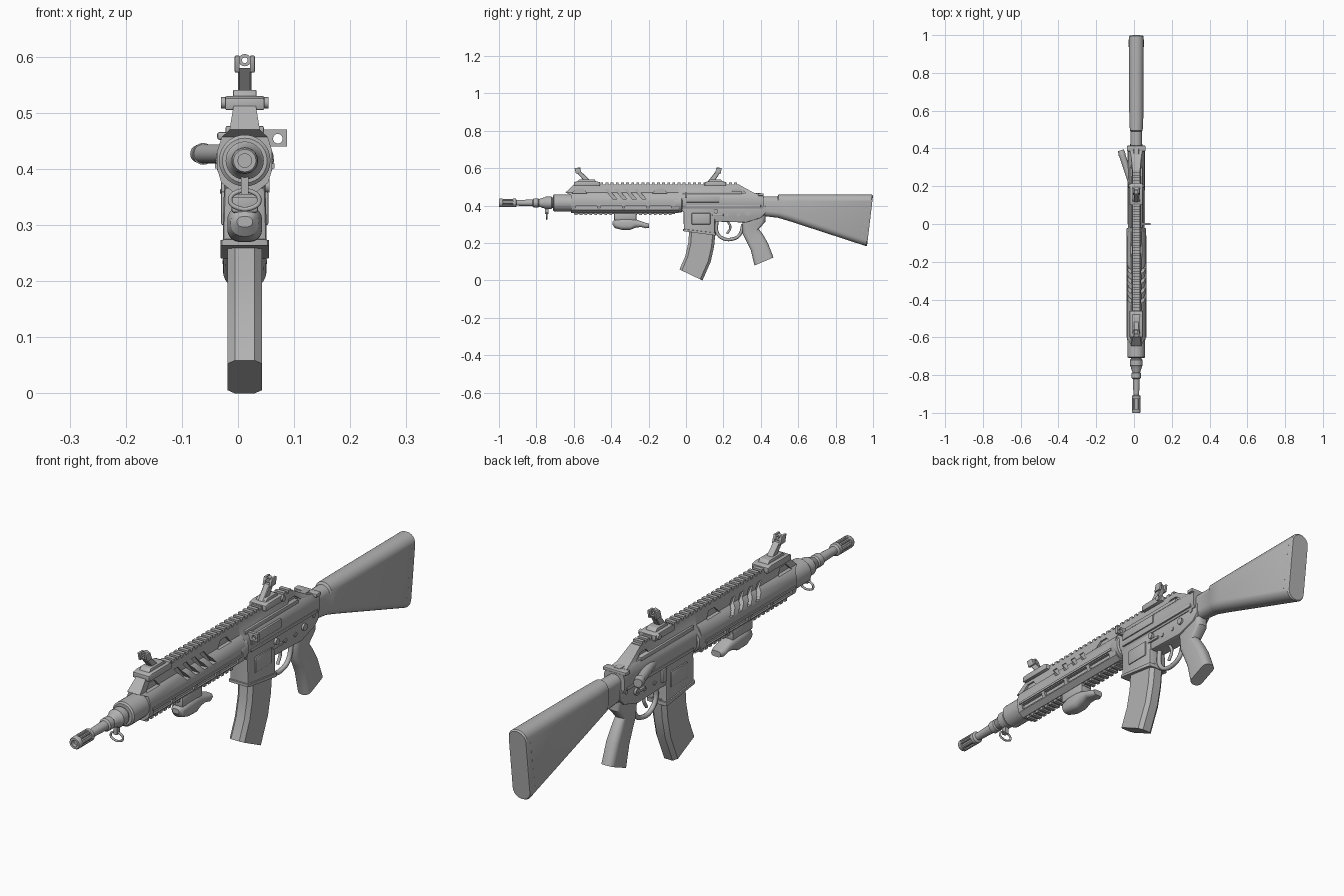
import bpy, bmesh
from math import cos, sin, pi
from mathutils import Vector, Matrix

cube = bpy.data.objects.get("Cube")
if cube:
    bpy.data.objects.remove(cube, do_unlink=True)

AXIS_X, BORE_Z = 0.012, 0.415   # centre line of the rifle

grey = bpy.data.materials.new("gunmetal_grey")
grey.use_nodes = True
grey.diffuse_color = (0.45, 0.45, 0.45, 1)
grey.node_tree.nodes["Principled BSDF"].inputs["Base Color"].default_value = grey.diffuse_color


def shade(bm):
    for f in bm.faces:
        f.smooth = True
    for e in bm.edges:
        e.smooth = e.calc_face_angle(0) < 0.55


def add(name, bm, bevel=0.0):
    bmesh.ops.remove_doubles(bm, verts=bm.verts, dist=1e-5)
    bmesh.ops.recalc_face_normals(bm, faces=bm.faces)
    if bevel:
        edges = [e for e in bm.edges if e.calc_face_angle(0) > 0.5]
        bmesh.ops.bevel(bm, geom=edges, offset=bevel, segments=2, profile=0.5,
                        affect='EDGES', clamp_overlap=True)
    shade(bm)
    mesh = bpy.data.meshes.new(name)
    bm.to_mesh(mesh)
    bm.free()
    mesh.materials.append(grey)
    obj = bpy.data.objects.new(name, mesh)
    obj.location.x = AXIS_X
    bpy.context.scene.collection.objects.link(obj)
    return obj


def skin(name, rings, bevel=0.0, strips=False):
    """Joins rings of points; ends are one face, or strips between mirrored points."""
    bm = bmesh.new()
    rows = [[bm.verts.new(p) for p in ring] for ring in rings]
    n = len(rows[0])
    for a, b in zip(rows, rows[1:]):
        for i in range(n):
            bm.faces.new((a[i], a[(i + 1) % n], b[(i + 1) % n], b[i]))
    for row in (rows[0], rows[-1]):
        if strips:
            for i in range(n // 2 - 1):
                bm.faces.new((row[i], row[i + 1], row[n - 2 - i], row[n - 1 - i]))
        else:
            bm.faces.new(row)
    return add(name, bm, bevel)


def prism(name, pts, x0, x1, bevel=0.0):
    return skin(name, [[(x, y, z) for y, z in pts] for x in (x0, x1)], bevel)


def box(name, y0, y1, z0, z1, x0, x1, bevel=0.0):
    return prism(name, [(y0, z0), (y1, z0), (y1, z1), (y0, z1)], x0, x1, bevel)


def loft(name, sections, r, k=5):
    """Rounded rectangles, each spanning two side points (y, z) with a half width."""
    rings = []
    for a, b, w in sections:
        a, b = Vector(a), Vector(b)
        c, h, d = (a + b) / 2, (a - b).length / 2, (a - b).normalized()
        q = min(r, h, w) * 0.98
        ring = []
        for corner, (sx, sz) in enumerate(((1, 1), (-1, 1), (-1, -1), (1, -1))):
            for j in range(k + 1):
                ang = (corner + j / k) * pi / 2
                p = c + d * (sz * (h - q) + q * sin(ang))
                ring.append((sx * (w - q) + q * cos(ang), p.x, p.y))
        rings.append(ring)
    return skin(name, rings)


def extrude_y(name, half, y0, y1):
    """Mirrored section of (x, z) points; the ends are functions of height."""
    full = half + [(-x, z) for x, z in reversed(half)]
    return skin(name, [[(x, f(z), z) for x, z in full] for f in (y0, y1)], strips=True)


def lathe(name, pts, z=BORE_Z, closed=False, steps=28):
    bm = bmesh.new()
    vs = [bm.verts.new((r, y, z)) for y, r in pts]
    es = [bm.edges.new(p) for p in zip(vs, vs[1:])]
    if closed:
        es.append(bm.edges.new((vs[-1], vs[0])))
    bmesh.ops.spin(bm, geom=vs + es, cent=(0, 0, z), axis=(0, 1, 0),
                   angle=2 * pi, steps=steps)
    return add(name, bm)


def rod(name, a, b, r, r2=None, seg=20):
    a, b = Vector(a), Vector(b)
    m = Matrix.Translation((a + b) / 2) @ (b - a).to_track_quat('Z', 'Y').to_matrix().to_4x4()
    bm = bmesh.new()
    bmesh.ops.create_cone(bm, cap_ends=True, segments=seg, radius1=r, radius2=r2 or r,
                          depth=(b - a).length, matrix=m)
    return add(name, bm)


def tube(name, pts, r, cyclic=False):
    cu = bpy.data.curves.new(name, 'CURVE')
    cu.dimensions, cu.bevel_depth, cu.use_fill_caps = '3D', r, True
    cu.bevel_resolution, cu.resolution_u = 2, 5
    sp = cu.splines.new('BEZIER')
    sp.bezier_points.add(len(pts) - 1)
    for bp, p in zip(sp.bezier_points, pts):
        bp.co = p
        bp.handle_left_type = bp.handle_right_type = 'AUTO'
    sp.use_cyclic_u = cyclic
    cu.materials.append(grey)
    obj = bpy.data.objects.new(name, cu)
    obj.location.x = AXIS_X
    bpy.context.scene.collection.objects.link(obj)


def cut(obj, cutters):
    for c in cutters:
        obj.modifiers.new("cut", 'BOOLEAN').object = c
        obj.modifiers[-1].operation = 'DIFFERENCE'
    bpy.context.view_layer.update()
    dg = bpy.context.evaluated_depsgraph_get()
    mesh = bpy.data.meshes.new_from_object(obj.evaluated_get(dg))
    obj.modifiers.clear()
    bm = bmesh.new()
    bm.from_mesh(mesh)
    shade(bm)
    bm.to_mesh(mesh)
    bm.free()
    obj.data = mesh
    for c in cutters:
        bpy.data.objects.remove(c, do_unlink=True)


# Muzzle, barrel and front cap
lathe("muzzle_ring", [(-1, .012), (-1, .02), (-.995, .023), (-.982, .023), (-.982, .012)], closed=True)
lathe("barrel", [(-.985, 0), (-.985, .014), (-.925, .015), (-.925, .023), (-.91, .023), (-.905, .015),
                 (-.82, .018), (-.815, .024), (-.79, .024), (-.785, .02), (-.77, .026), (-.755, .03),
                 (-.75, .034), (-.72, .034), (-.715, .028), (-.70, .028), (-.70, 0)])
for i in range(6):
    a = i * pi / 3
    p = Vector((cos(a), 0, sin(a))) * .0175 + Vector((0, 0, BORE_Z))
    rod("muzzle_rib", p + Vector((0, -.985, 0)), p + Vector((0, -.92, 0)), .0058, seg=8)
lathe("front_cap", [(-.71, 0), (-.71, .04), (-.705, .046), (-.60, .046), (-.60, 0)])
lathe("barrel_nut", [(-.065, 0), (-.065, .05), (-.06, .052), (-.025, .052), (-.02, .046), (-.02, 0)])
tube("sling_loop", [(x, -.745, z) for x, z in ((-.018, .333), (.018, .333), (.026, .344), (.018, .357),
                                              (-.018, .357), (-.026, .344))], .004, True)
box("sling_stud", -.755, -.735, .355, .39, -.007, .007)

# Handguard with slanted vents, windows and lower slots
guard = extrude_y("handguard", [(.02, .512), (.027, .47), (.041, .457), (.049, .432), (.049, .40),
                                (.042, .376), (.022, .36)],
                  lambda z: -.60 - max(0, min(1, (.512 - z) / .04)) * .045 if z > .46 else -.615,
                  lambda z: -.04)
holes = []
for s in (-1, 1):
    for i in range(4):
        y = -.435 + i * .052
        holes.append(prism("vent", [(y, .488), (y + .022, .488), (y + .066, .436), (y + .044, .436)],
                           s * .02, s * .08))
        y = -.59 + i * .132
        holes.append(box("slot", y, y + .115, .38, .397, s * .037, s * .08))
    for y in (-.61, -.18):
        holes.append(prism("window", [(y, .466), (y + .08, .466), (y + .06, .492), (y + .025, .492)],
                           s * .017, s * .08))
cut(guard, holes)
for s in (-1, 1):
    box("handguard_strip", -.60, -.06, .401, .41, s * .04, s * .053)

# Top and bottom rails
box("top_rail", -.60, .285, .505, .514, -.019, .019)
for i in range(32):
    y = -.595 + i * .0275
    box("top_rail_tooth", y, y + .015, .51, .523, -.02, .02)
box("bottom_rail", -.60, -.06, .355, .365, -.017, .017)
for i in range(20):
    y = -.595 + i * .0265
    box("bottom_rail_tooth", y, y + .014, .349, .359, -.021, .021)


# Upper receiver, sloping down at the back
def rear_end(z):
    if z > .47:
        return .36 - (z - .47) / .042 * .075
    return .36 + min(1, (.47 - z) / .015) * .055


upper = extrude_y("upper_receiver", [(.02, .512), (.027, .47), (.038, .455), (.043, .44), (.043, .40),
                                     (.036, .385)], lambda z: -.045, rear_end)
cut(upper, [prism("window", [(.24, .468), (.32, .468), (.29, .49), (.255, .49)], s * .017, s * .08)
            for s in (-1, 1)])
box("ejection_cover", .0, .18, .418, .452, .03, .047, .003)
box("side_strip", -.02, .30, .462, .477, -.034, .034, .003)
box("lower_side_strip", .0, .40, .392, .404, -.046, .046, .002)
box("charging_handle", .385, .415, .452, .466, -.049, .049, .004)
box("charging_handle_stem", .30, .40, .45, .468, -.014, .014, .003)
rod("forward_assist", (-.02, .20, .427), (-.076, .37, .427), .017)
rod("forward_assist_button", (-.074, .365, .427), (-.082, .39, .427), .0195, .016)

# Side tab with a hole
tab = prism("side_tab", [(-.006, .44), (.006, .44), (.006, .47), (-.006, .47)], .03, .075)
cut(tab, [rod("tab_hole", (.059, -.05, .454), (.059, .05, .454), .0085)])

# Lower receiver and magazine well
prism("lower_receiver", [(-.03, .40), (-.03, .385), (-.01, .36), (.0, .32), (.32, .31), (.40, .335),
                         (.425, .36), (.425, .40)], -.033, .033, .004)
loft("magazine_well", [((-.014, .395), (.155, .395), .036), ((-.012, .30), (.155, .28), .039),
                       ((-.012, .275), (.156, .255), .039), ((-.016, .274), (.16, .254), .043),
                       ((-.016, .264), (.16, .24), .043)], .008, 2)
box("well_panel", .03, .13, .30, .36, -.042, .042, .003)
rod("magazine_release", (.02, .16, .37), (.044, .16, .37), .012)
box("bolt_catch", .155, .18, .335, .385, -.042, -.03, .003)
box("bolt_fence", .14, .20, .345, .356, .03, .04, .003)
rod("selector_hub", (-.041, .33, .36), (.041, .33, .36), .013)
box("selector_lever", .285, .335, .355, .365, -.044, -.034, .002)
for y, z in ((-.005, .382), (.22, .35), (.28, .35), (.39, .38)):
    rod("receiver_pin", (-.036, y, z), (.036, y, z), .008, seg=14)

# Curved magazine with chamfered corners
loft("magazine", [((.018, .28), (.158, .26), .031), ((.012, .20), (.15, .18), .031),
                  ((-.004, .13), (.132, .10), .031), ((-.035, .059), (.088, 0), .031)], .014, 1)

# Trigger group
tube("trigger_guard", [(0, y, z) for y, z in ((.165, .315), (.165, .26), (.195, .226), (.25, .222),
                                              (.285, .242), (.305, .30))], .009)
tube("trigger", [(0, .225, .315), (0, .237, .285), (0, .22, .25)], .006)

# Pistol grip
loft("pistol_grip", [((.30, .33), (.425, .35), .027), ((.302, .29), (.425, .315), .026),
                     ((.303, .25), (.39, .275), .023), ((.325, .205), (.412, .245), .024),
                     ((.347, .16), (.438, .20), .026), ((.366, .08), (.468, .123), .026)], .022)

# Foregrip under the handguard
box("foregrip_mount", -.385, -.265, .322, .36, -.024, .024, .005)
loft("foregrip", [((y, top), (y, low), w) for y, top, low, w in
                  ((-.392, .315, .297, .014), (-.38, .328, .28, .025), (-.345, .332, .271, .031),
                   (-.30, .332, .27, .031), (-.27, .328, .282, .029), (-.24, .316, .286, .027),
                   (-.215, .308, .279, .027), (-.197, .304, .282, .02))], .022)

# Shoulder stock
loft("stock", [((.41, .45), (.41, .345), .03), ((.49, .45), (.495, .335), .031),
               ((.495, .459), (.50, .333), .034), ((.56, .459), (.56, .315), .037),
               ((.995, .459), (.962, .184), .039), ((1, .454), (.968, .186), .036)], .036, 6)
for i in range(6):
    y, z = .972 - i * .006, .41 - i * .035
    rod("stock_rivet", (-.0398, y, z), (.0398, y, z), .004, seg=8)

# Folding sights, leaning the opposite ways
for name, y0, y1, foot, lean in (("front_sight", -.60, -.46, -.525, -.048), ("rear_sight", .10, .215, .135, .035)):
    prism(name + "_base", [(y0, .505), (y1, .505), (y1, .526), (y1 - .02, .53), (y0 + .02, .53), (y0, .526)],
          -.035, .035, .003)
    prism(name + "_hump", [(y0 + .015, .525), (y1 - .015, .525), (y1 - .03, .541), (y0 + .03, .541)],
          -.021, .021, .002)
    top = foot + lean
    loft(name + "_post", [((foot - .018, .53), (foot + .018, .53), .012),
                          ((top - .014, .58), (top + .014, .58), .012)], .003, 1)
    for s in (-1, 1):
        prism(name + "_ear", [(top - .016, .572), (top + .016, .572), (top + .014 + lean * .2, .602),
                              (top - .014 + lean * .2, .602)], s * .009, s * .018, .002)
    lathe(name + "_ring", [(top - .008, .005), (top - .008, .011), (top + .008, .011), (top + .008, .005)],
          z=.594, closed=True, steps=16)
rod("rear_sight_knob", (-.042, .20, .518), (.042, .20, .518), .01)
